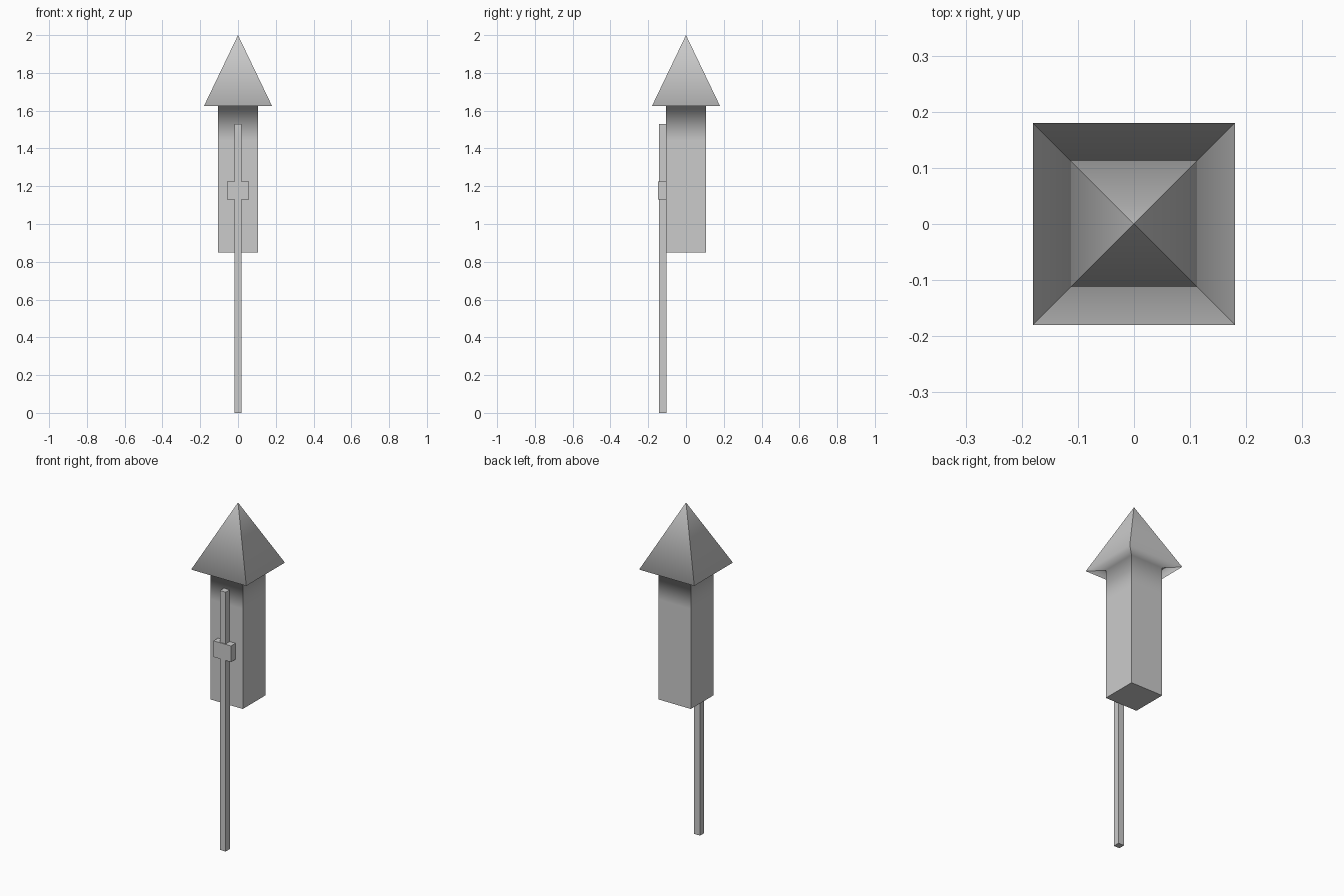
import bpy
import bmesh

cube = bpy.data.objects.get("Cube")
if cube:
    bpy.data.objects.remove(cube, do_unlink=True)

GREY = (0.6, 0.6, 0.6, 1)
grey = bpy.data.materials.new("plain grey")
grey.use_nodes = True
grey.diffuse_color = GREY
grey.node_tree.nodes["Principled BSDF"].inputs["Base Color"].default_value = GREY


def add_object(name, bm):
    bmesh.ops.recalc_face_normals(bm, faces=bm.faces)
    mesh = bpy.data.meshes.new(name)
    bm.to_mesh(mesh)
    bm.free()
    mesh.materials.append(grey)
    obj = bpy.data.objects.new(name, mesh)
    bpy.context.collection.objects.link(obj)
    return obj


def box(name, low, high):
    bm = bmesh.new()
    bmesh.ops.create_cube(bm, size=1)
    for v in bm.verts:
        for i in range(3):
            v.co[i] = low[i] if v.co[i] < 0 else high[i]
    return add_object(name, bm)


def square_rocket(name, profile, tip):
    """Stack square rings, blend each side lengthwise, keep corners sharp."""
    bm = bmesh.new()
    rings = [[bm.verts.new((x * r, y * r, z))
              for x, y in ((-1, -1), (1, -1), (1, 1), (-1, 1))]
             for r, z in profile]
    apex = bm.verts.new((0, 0, tip))
    base = bm.faces.new(rings[0][::-1])
    for i in range(4):
        j = (i + 1) % 4
        for a, b in zip(rings, rings[1:]):
            bm.faces.new((a[i], a[j], b[j], b[i]))
        bm.faces.new((rings[-1][i], rings[-1][j], apex))
    for f in bm.faces:
        f.smooth = f is not base
    # only the cross loops above the base stay smooth
    loops = [set(r) for r in rings[1:]]
    for e in bm.edges:
        e.smooth = any(set(e.verts) <= loop for loop in loops)
    return add_object(name, bm)


# Body and nose: straight tube, flat overhang, pyramid tip
square_rocket("body_and_nose",
              [(0.105, 0.85), (0.105, 1.44), (0.105, 1.625), (0.18, 1.625)], 2.0)

# Guide stick along the front, and the clamp that holds it
box("guide_stick", (-0.019, -0.142, 0), (0.019, -0.104, 1.53))
box("stick_clamp", (-0.057, -0.147, 1.13), (0.057, -0.104, 1.225))
